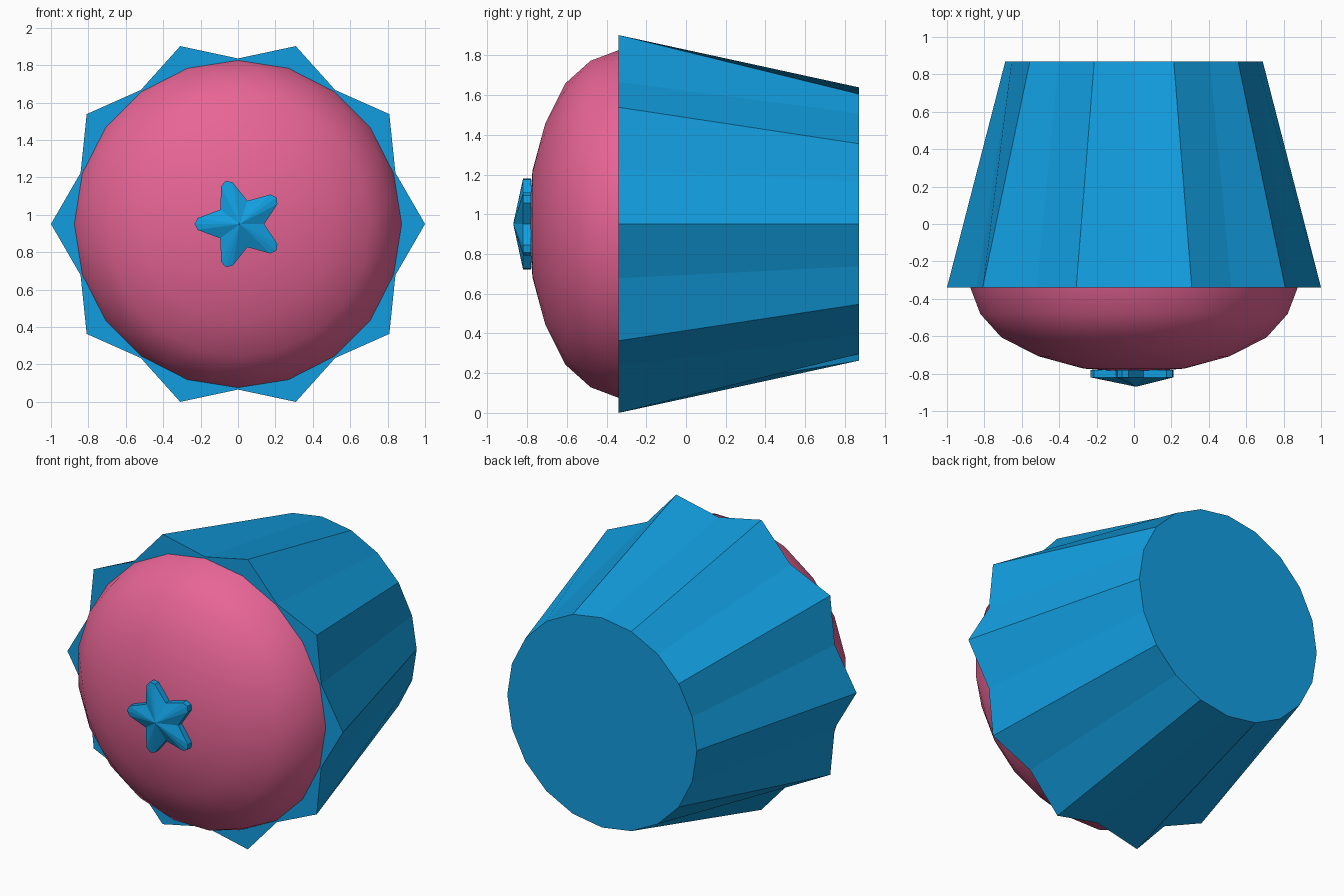
import bpy, bmesh
from math import sin, cos, pi, radians

if "Cube" in bpy.data.objects:
    bpy.data.objects.remove(bpy.data.objects["Cube"])

CZ = 0.951  # height of the cake axis


def material(name, color):
    m = bpy.data.materials.new(name)
    m.diffuse_color = color
    m.use_nodes = True
    m.node_tree.nodes["Principled BSDF"].inputs["Base Color"].default_value = m.diffuse_color
    return m


def ring(bm, y, radii, offset=0.0, cx=0.0, angles=None):
    """Loop of vertices around the y axis."""
    n = len(radii)
    angles = angles or [2 * pi * i / n + offset for i in range(n)]
    return [bm.verts.new((cx + r * cos(a), y, CZ + r * sin(a)))
            for r, a in zip(radii, angles)]


def bridge(bm, a, b):
    n = len(a)
    for i in range(n):
        bm.faces.new((a[i], a[(i + 1) % n], b[(i + 1) % n], b[i]))


def fan(bm, loop, tip):
    v = bm.verts.new(tip)
    for i in range(len(loop)):
        bm.faces.new((loop[i], loop[(i + 1) % len(loop)], v))


def finish(name, bm, mat):
    bmesh.ops.recalc_face_normals(bm, faces=bm.faces)
    me = bpy.data.meshes.new(name)
    bm.to_mesh(me)
    bm.free()
    ob = bpy.data.objects.new(name, me)
    bpy.context.collection.objects.link(ob)
    me.materials.append(mat)
    return ob


blue = material("blue", (0.006, 0.34, 0.74, 1))
pink = material("pink", (0.80, 0.13, 0.30, 1))

# Pleated wrapper: star-shaped rim tapering to a round base
bm = bmesh.new()
rim = ring(bm, -0.34, [1.0, 0.885] * 10)
base = ring(bm, 0.87, [0.688] * 20)
bridge(bm, rim, base)
bm.faces.new(rim)
bm.faces.new(base)
finish("wrapper", bm, blue)

# Icing dome: rings of a flattened sphere, every other one turned half a step
bm = bmesh.new()
prev = None
for k in range(5):
    t = radians(18 * k)
    cur = ring(bm, -0.34 - 0.455 * sin(t), [0.875 * cos(t)] * 20, (k % 2) * pi / 20)
    if prev:
        for i in range(20):
            j = (i + 1) % 20
            if k % 2:
                bm.faces.new((prev[i], prev[j], cur[i]))
                bm.faces.new((prev[j], cur[j], cur[i]))
            else:
                bm.faces.new((prev[i], cur[j], cur[i]))
                bm.faces.new((prev[i], prev[j], cur[j]))
    prev = cur
fan(bm, prev, (0, -0.795, CZ))
icing = finish("icing", bm, pink)
bpy.context.view_layer.objects.active = icing
icing.select_set(True)
bpy.ops.object.shade_smooth_by_angle(angle=radians(40))

# Star topping: blunt-tipped star with a raised centre
radii, angles = [], []
for i in range(5):
    a = pi + i * 2 * pi / 5
    radii += [0.227, 0.242, 0.227, 0.13]
    angles += [a - radians(8), a, a + radians(8), a + pi / 5]
bm = bmesh.new()
back = ring(bm, -0.78, radii, cx=0.01, angles=angles)
front = ring(bm, -0.82, radii, cx=0.01, angles=angles)
bridge(bm, back, front)
fan(bm, front, (0.01, -0.87, CZ))
bm.faces.new(back)
finish("star_topping", bm, blue)
